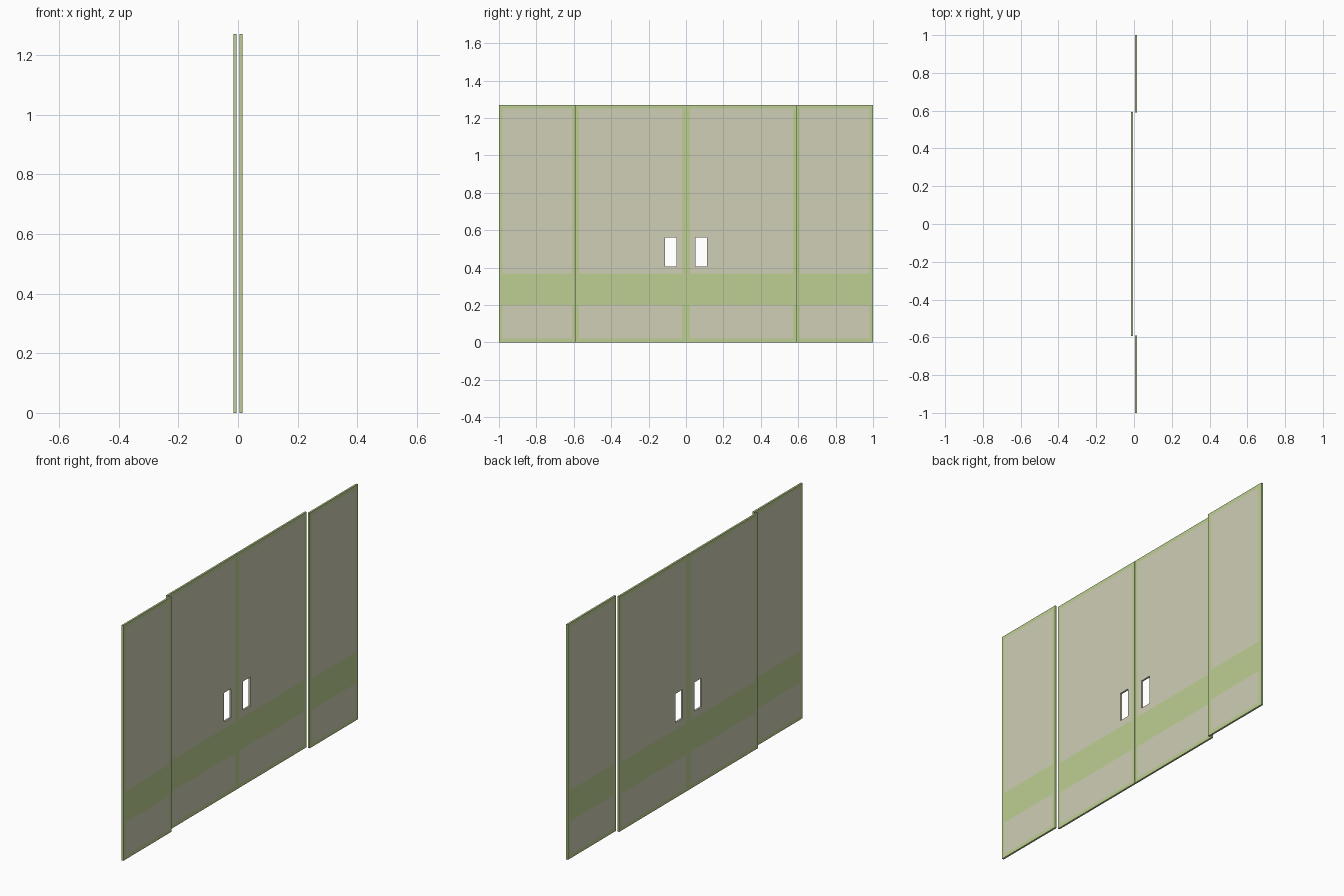
import bpy, bmesh

if "Cube" in bpy.data.objects:
    bpy.data.objects.remove(bpy.data.objects["Cube"])

HEIGHT, THICK, FRAME = 1.27, 0.01, 0.02
BAND = (0.20, 0.37)
HANDLE_Y, HANDLE_Z = (0.051, 0.112), (0.406, 0.562)


def material(name, rgb):
    m = bpy.data.materials.new(name)
    m.diffuse_color = (*rgb, 1)
    m.use_nodes = True
    m.node_tree.nodes["Principled BSDF"].inputs["Base Color"].default_value = m.diffuse_color
    return m


paper = material("beige_paper", (0.62, 0.62, 0.465))
trim = material("green_trim", (0.505, 0.625, 0.285))


def panel(name, x, y0, y1, side, hole=False):
    """Flat sliding panel, cut along trim, band and handle lines."""
    ys = [y0, y0 + FRAME, y1 - FRAME, y1]
    zs = [0, FRAME, *BAND, HEIGHT - FRAME, HEIGHT]
    if hole:
        ys = sorted(ys + list(HANDLE_Y))
        zs = sorted(zs + list(HANDLE_Z))
    bm = bmesh.new()
    grid = [[bm.verts.new((x, side * y, z)) for z in zs] for y in ys]
    for i in range(len(ys) - 1):
        for j in range(len(zs) - 1):
            # Leave the handle cell open
            if hole and ys[i] == HANDLE_Y[0] and zs[j] == HANDLE_Z[0]:
                continue
            bm.faces.new((grid[i][j], grid[i + 1][j],
                          grid[i + 1][j + 1], grid[i][j + 1]))
    # Give the sheet its thickness
    out = bmesh.ops.extrude_face_region(bm, geom=bm.faces[:], use_keep_orig=True)
    moved = [g for g in out["geom"] if isinstance(g, bmesh.types.BMVert)]
    bmesh.ops.translate(bm, verts=moved, vec=(THICK, 0, 0))
    bmesh.ops.recalc_face_normals(bm, faces=bm.faces[:])
    # Green border, edges and band; beige elsewhere
    for f in bm.faces:
        c = f.calc_center_median()
        y = side * c.y
        border = not (y0 + FRAME < y < y1 - FRAME and FRAME < c.z < HEIGHT - FRAME)
        f.material_index = int(border or BAND[0] < c.z < BAND[1])
    me = bpy.data.meshes.new(name)
    bm.to_mesh(me)
    bm.free()
    me.materials.append(paper)
    me.materials.append(trim)
    bpy.context.collection.objects.link(bpy.data.objects.new(name, me))


# Two inner doors with handle openings, two outer panels on the other track
for side, label in ((-1, "left"), (1, "right")):
    panel(label + "_inner_door", -0.015, 0.0005, 0.592, side, hole=True)
    panel(label + "_outer_panel", 0.005, 0.59, 1.0, side)
